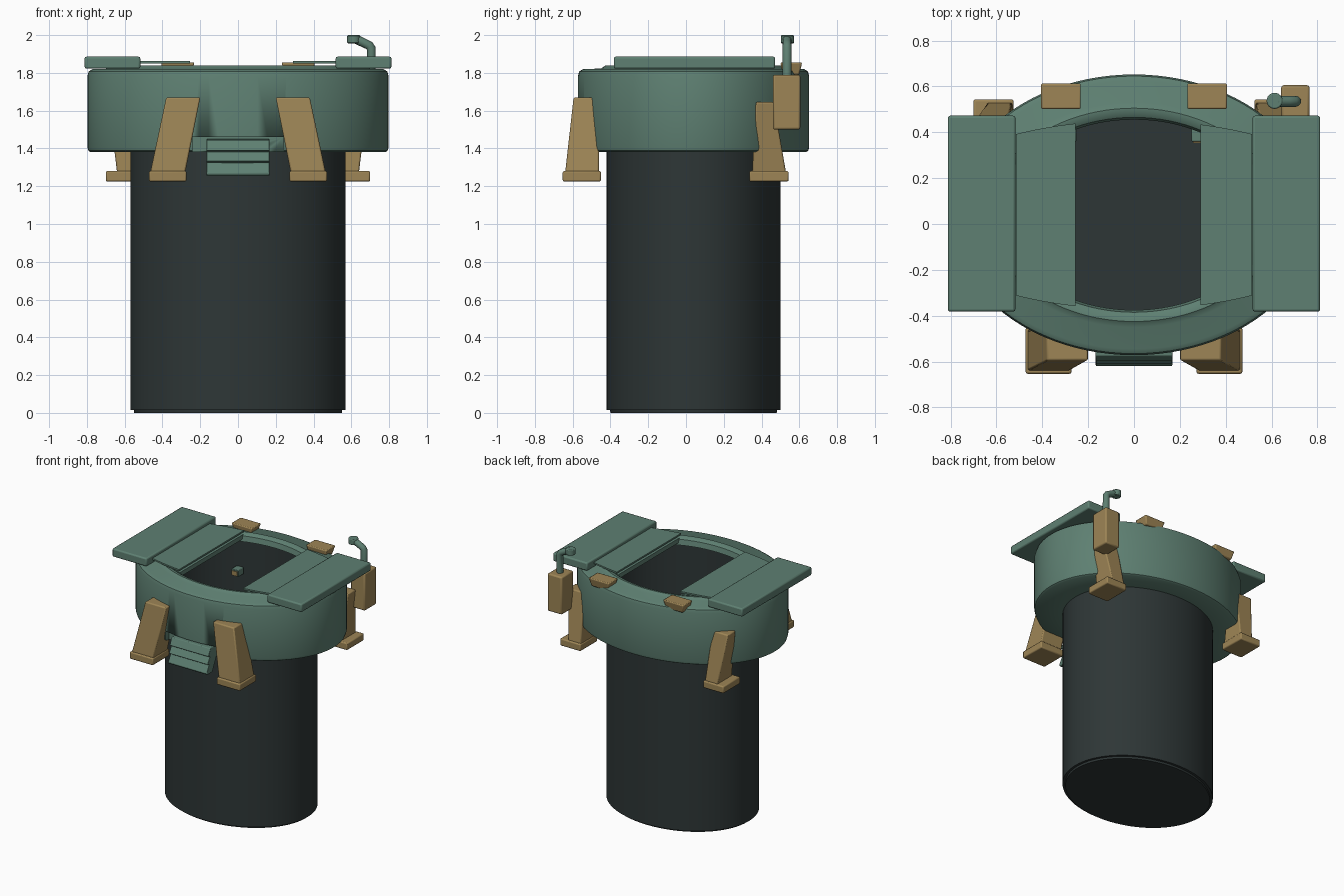
import bpy, bmesh, math
from mathutils import Vector

cube = bpy.data.objects.get("Cube")
if cube:
    bpy.data.objects.remove(cube, do_unlink=True)

CY = 0.04  # centre of the oval parts in y


def material(name, rgb):
    m = bpy.data.materials.new(name)
    m.use_nodes = True
    m.diffuse_color = (*rgb, 1)
    m.node_tree.nodes["Principled BSDF"].inputs["Base Color"].default_value = (*rgb, 1)
    return m


GREEN = material("muted_green", (0.112, 0.215, 0.168))
TAN = material("ochre_tan", (0.34, 0.235, 0.092))
DARK = material("charcoal", (0.027, 0.037, 0.037))


def finish(name, bm, mat, bevel=0, smooth=True):
    bmesh.ops.recalc_face_normals(bm, faces=bm.faces)
    me = bpy.data.meshes.new(name)
    bm.to_mesh(me)
    bm.free()
    ob = bpy.data.objects.new(name, me)
    bpy.context.collection.objects.link(ob)
    me.materials.append(mat)
    bpy.ops.object.select_all(action="DESELECT")
    ob.select_set(True)
    bpy.context.view_layer.objects.active = ob
    if bevel:
        mod = ob.modifiers.new("soft_edges", "BEVEL")
        mod.width, mod.segments = bevel, 2
    if smooth:
        bpy.ops.object.shade_smooth_by_angle(angle=math.radians(35))
    return ob


def oval(name, rings, mat, loop=False, n=96):
    """Skin a stack of ellipses given as (rx, ry, z)."""
    bm = bmesh.new()
    rows = []
    for rx, ry, z in rings:
        angles = [2 * math.pi * i / n for i in range(n)]
        rows.append([bm.verts.new((rx * math.cos(a), CY + ry * math.sin(a), z)) for a in angles])
    pairs = list(zip(rows, rows[1:]))
    if loop:
        pairs.append((rows[-1], rows[0]))
    else:
        bm.faces.new(rows[0])
        bm.faces.new(rows[-1])
    for a, b in pairs:
        for i in range(n):
            j = (i + 1) % n
            bm.faces.new((a[i], a[j], b[j], b[i]))
    return finish(name, bm, mat)


def block(name, low, high, z0, z1, mat, bevel=0.008):
    """Box whose bottom and top rectangles (x0, x1, y0, y1) may differ."""
    bm = bmesh.new()
    corners = []
    for (x0, x1, y0, y1), z in ((low, z0), (high, z1)):
        corners.append([bm.verts.new((x, y, z)) for x, y in ((x0, y0), (x1, y0), (x1, y1), (x0, y1))])
    a, b = corners
    bm.faces.new(a)
    bm.faces.new(b)
    for i in range(4):
        j = (i + 1) % 4
        bm.faces.new((a[i], a[j], b[j], b[i]))
    return finish(name, bm, mat, bevel)


def prism(name, points, depth, mat, bevel=0):
    """Extrude a 3D polygon along a vector."""
    bm = bmesh.new()
    face = bm.faces.new([bm.verts.new(p) for p in points])
    new = bmesh.ops.extrude_face_region(bm, geom=[face])["geom"]
    verts = [v for v in new if isinstance(v, bmesh.types.BMVert)]
    bmesh.ops.translate(bm, verts=verts, vec=Vector(depth))
    return finish(name, bm, mat, bevel)


def flip(rect, side):
    """Mirror a rectangle to the chosen side."""
    x0, x1, y0, y1 = rect
    return rect if side > 0 else (-x1, -x0, y0, y1)


# Hollow shaft, closed at the bottom
oval("shaft", [(0.55, 0.44, 0), (0.552, 0.442, 0.015), (0.57, 0.46, 0.015), (0.57, 0.46, 1.79),
               (0.56, 0.45, 1.79), (0.56, 0.45, 0.03)], DARK)

# Collar with rounded edges and a raised inner lip
collar = oval("collar", [(0.56, 0.45, 1.38), (0.78, 0.595, 1.38), (0.792, 0.607, 1.388),
                         (0.797, 0.612, 1.405), (0.797, 0.612, 1.785), (0.79, 0.605, 1.808),
                         (0.77, 0.585, 1.82), (0.66, 0.49, 1.823), (0.63, 0.465, 1.84),
                         (0.605, 0.445, 1.838), (0.585, 0.425, 1.825), (0.575, 0.415, 1.785),
                         (0.6, 0.49, 1.785)], GREEN, loop=True)

# Notch behind the steps
cutter = block("notch_cutter", (-0.24, 0.24, -0.8, -0.5), (-0.24, 0.24, -0.8, -0.5), 1.3, 1.46, GREEN, 0)
cutter.hide_render = True
cut = collar.modifiers.new("notch", "BOOLEAN")
cut.operation, cut.object, cut.solver = "DIFFERENCE", cutter, "EXACT"
bpy.context.view_layer.objects.active = collar
bpy.ops.object.modifier_apply(modifier=cut.name)
bpy.data.objects.remove(cutter, do_unlink=True)

# Steps hanging from the notch
step_side = [(-0.49, 1.45), (-0.575, 1.445), (-0.6, 1.39), (-0.578, 1.384), (-0.61, 1.332),
             (-0.588, 1.325), (-0.62, 1.268), (-0.612, 1.255), (-0.55, 1.255), (-0.49, 1.38)]
prism("front_steps", [(-0.167, y, z) for y, z in step_side], (0.334, 0, 0), GREEN, 0.004)


def hatch_outline(x0, x1, rx, ry, z, steps=10):
    xs = [x0 + (x1 - x0) * i / steps for i in range(steps + 1)]
    arc = [(x, ry * math.sqrt(max(0, 1 - (x / rx) ** 2))) for x in xs]
    return [(x, CY + h, z) for x, h in arc] + [(x, CY - h, z) for x, h in reversed(arc)]


# Paired parts
for side, word, inner in ((-1, "right", 0.255), (1, "left", 0.29)):
    s = side
    # Hatch doors, folded flaps and their side slabs
    door = flip((0.517, 0.812, -0.382, 0.472), s)
    block(word + "_hatch_door", door, door, 1.822, 1.886, GREEN, 0.01)
    prism(word + "_hatch_flap", hatch_outline(s * inner, s * 0.515, 0.99, 0.412, 1.85), (0, 0, 0.012), GREEN)
    prism(word + "_hatch_slab", hatch_outline(s * inner, s * 0.59, 0.6, 0.43, 1.8), (0, 0, 0.034), GREEN)

    # Front legs, leaning outwards
    block(word + "_front_leg", flip((0.28, 0.465, -0.64, -0.46), s), flip((0.2, 0.38, -0.595, -0.46), s),
          1.27, 1.67, TAN)
    foot = flip((0.273, 0.472, -0.653, -0.45), s)
    block(word + "_front_foot", foot, foot, 1.225, 1.28, TAN)

    # Back legs
    block(word + "_back_leg", flip((0.53, 0.64, 0.35, 0.53), s), flip((0.55, 0.685, 0.37, 0.465), s),
          1.27, 1.645, TAN)
    foot = flip((0.525, 0.7, 0.335, 0.543), s)
    block(word + "_back_foot", foot, foot, 1.225, 1.28, TAN)

    # Clips on the back rim
    block(word + "_rim_clip", flip((0.25, 0.39, 0.51, 0.6), s), flip((0.23, 0.408, 0.5, 0.615), s),
          1.79, 1.856, TAN)

    # Small fittings on the inner wall
    fit = flip((0.25, 0.31, 0.36, 0.43), s)
    block(word + "_inner_fitting", fit, fit, 1.53, 1.58, GREEN, 0.004)
    plate = flip((0.258, 0.302, 0.354, 0.361), s)
    block(word + "_fitting_plate", plate, plate, 1.535, 1.57, TAN, 0)

# Tank beside the back left leg
tank = (0.642, 0.765, 0.46, 0.605)
block("side_tank", tank, tank, 1.5, 1.79, TAN, 0.01)

# Bent pipe with a rounded end cap
curve = bpy.data.curves.new("vent_pipe", "CURVE")
curve.dimensions = "3D"
curve.bevel_depth, curve.bevel_resolution, curve.use_fill_caps = 0.024, 4, True
path = [(0.705, 1.77), (0.705, 1.93), (0.695, 1.945), (0.67, 1.957), (0.62, 1.98)]
spline = curve.splines.new("POLY")
spline.points.add(len(path) - 1)
for p, (x, z) in zip(spline.points, path):
    p.co = (x, 0.535, z, 1)
curve.materials.append(GREEN)
bpy.context.collection.objects.link(bpy.data.objects.new("vent_pipe", curve))

bm = bmesh.new()
bmesh.ops.create_cone(bm, cap_ends=True, segments=24, radius1=0.035, radius2=0.035, depth=0.044)
bmesh.ops.translate(bm, verts=bm.verts, vec=(0.613, 0.537, 1.978))
finish("vent_cap", bm, GREEN, 0.006)
